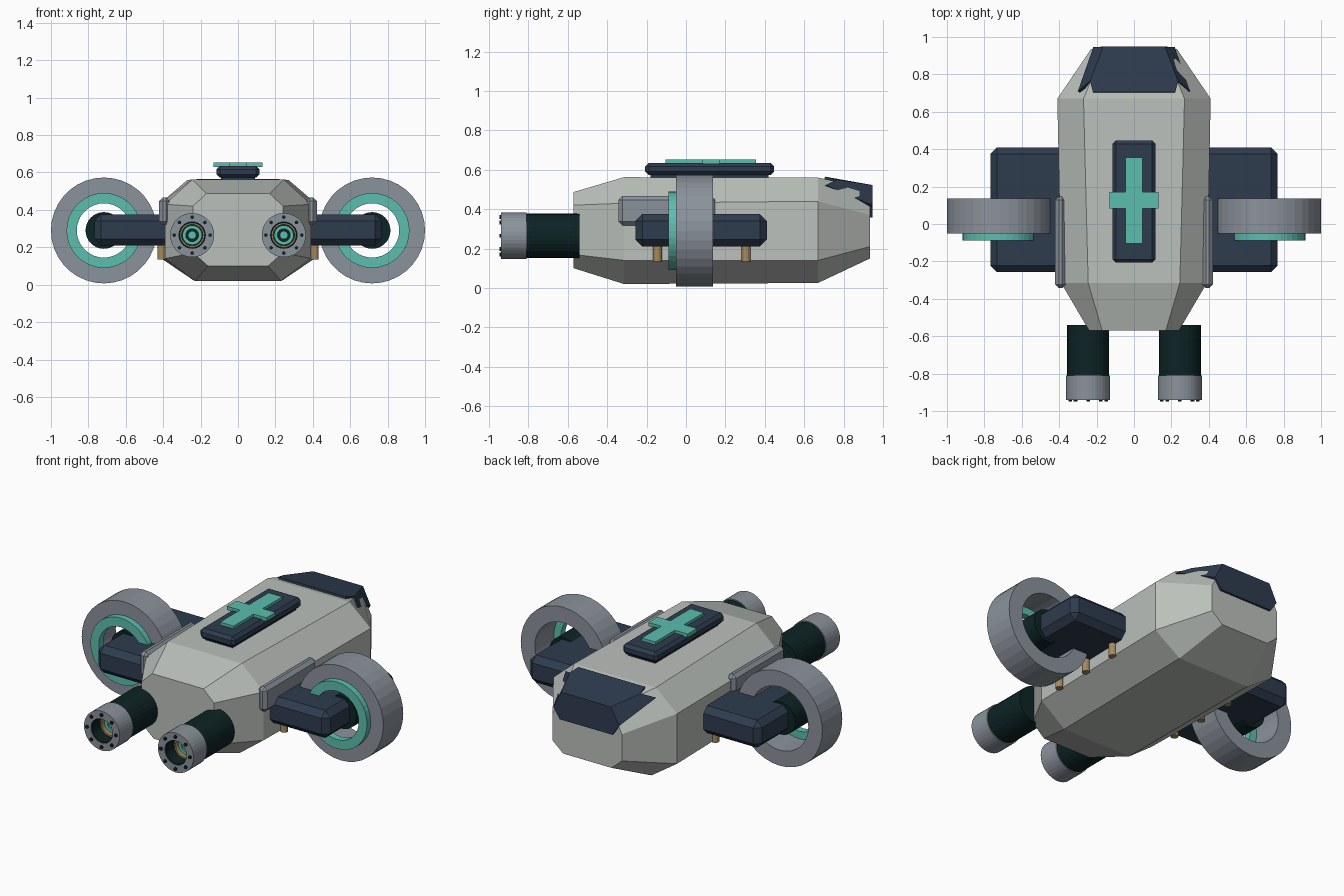
import bpy, bmesh, math
from mathutils import Matrix, Vector

if "Cube" in bpy.data.objects:
    bpy.data.objects.remove(bpy.data.objects["Cube"])


def material(name, rgb):
    m = bpy.data.materials.new(name)
    m.use_nodes = True
    m.diffuse_color = (*rgb, 1)
    bsdf = next(n for n in m.node_tree.nodes if n.type == 'BSDF_PRINCIPLED')
    bsdf.inputs["Base Color"].default_value = (*rgb, 1)
    return m


HULL = material("pale hull grey", (0.50, 0.53, 0.50))
STEEL = material("steel grey", (0.26, 0.29, 0.33))
NAVY = material("dark navy", (0.027, 0.045, 0.076))
DARK = material("dark green", (0.004, 0.017, 0.018))
TEAL = material("teal", (0.107, 0.515, 0.43))
BRASS = material("brass", (0.38, 0.26, 0.115))


def finish(name, bm, mat):
    bmesh.ops.recalc_face_normals(bm, faces=bm.faces)
    mesh = bpy.data.meshes.new(name)
    bm.to_mesh(mesh)
    bm.free()
    mesh.materials.append(mat)
    ob = bpy.data.objects.new(name, mesh)
    bpy.context.collection.objects.link(ob)
    return ob


def box(name, lo, hi, mat, bevel=0):
    lo, hi = Vector(lo), Vector(hi)
    bm = bmesh.new()
    size = Matrix.Diagonal((*(hi - lo), 1))
    bmesh.ops.create_cube(bm, size=1, matrix=Matrix.Translation((lo + hi) / 2) @ size)
    if bevel:
        bmesh.ops.bevel(bm, geom=bm.edges[:], offset=bevel, segments=1, affect='EDGES')
    return finish(name, bm, mat)


def rod(name, centre, radius, length, mat, axis='Y', sides=32):
    bm = bmesh.new()
    turn = Matrix.Rotation(math.pi / 2, 4, 'X') if axis == 'Y' else Matrix()
    bmesh.ops.create_cone(bm, cap_ends=True, segments=sides, radius1=radius, radius2=radius,
                          depth=length, matrix=Matrix.Translation(centre) @ turn)
    return finish(name, bm, mat)


def tube(name, x, z, outer, inner, y0, y1, mat, sides=36):
    # hollow ring running along y
    bm = bmesh.new()
    loops = []
    for i in range(sides):
        a = math.tau * i / sides
        loops.append([bm.verts.new((x + r * math.cos(a), y, z + r * math.sin(a)))
                      for r, y in ((outer, y0), (outer, y1), (inner, y1), (inner, y0))])
    for i in range(sides):
        a, b = loops[i], loops[(i + 1) % sides]
        for k in range(4):
            n = (k + 1) % 4
            bm.faces.new((a[k], a[n], b[n], b[k]))
    return finish(name, bm, mat)


# Hull: octagonal sections (y, half width, top half, bottom half, bottom, low, high, top)
sections = [
    (-0.57, 0.24, 0.17, 0.16, 0.10, 0.17, 0.42, 0.487),
    (-0.315, 0.39, 0.245, 0.23, 0.02, 0.14, 0.43, 0.562),
    (0.67, 0.41, 0.27, 0.24, 0.025, 0.14, 0.44, 0.56),
    (0.935, 0.23, 0.16, 0.16, 0.15, 0.21, 0.37, 0.505),
]
bm = bmesh.new()
rings = []
for y, w, t, b, z0, z1, z2, z3 in sections:
    half = [(b, z0), (w, z1), (w, z2), (t, z3)]
    outline = half + [(-x, z) for x, z in reversed(half)]
    rings.append([bm.verts.new((x, y, z)) for x, z in outline])
for a, b in zip(rings, rings[1:]):
    for i in range(8):
        j = (i + 1) % 8
        bm.faces.new((a[i], a[j], b[j], b[i]))
bm.faces.new(rings[0])
bm.faces.new(rings[-1])
finish("hull", bm, HULL)

# Canopy: folded shell over the tapered end, with a swept point on each side
bm = bmesh.new()
half = {"back": (0.22, 0.705, 0.565), "notch": (0.235, 0.765, 0.55),
        "point": (0.30, 0.71, 0.522), "brow": (0.165, 0.948, 0.522),
        "cheek": (0.218, 0.945, 0.42), "chin": (0.175, 0.948, 0.357)}
L = {k: bm.verts.new(p) for k, p in half.items()}
R = {k: bm.verts.new((-p[0], p[1], p[2])) for k, p in half.items()}
bm.faces.new([L[k] for k in ("back", "notch", "brow")] + [R[k] for k in ("brow", "notch", "back")])
bm.faces.new([L[k] for k in ("brow", "cheek", "chin")] + [R[k] for k in ("chin", "cheek", "brow")])
for S in (L, R):
    bm.faces.new([S[k] for k in ("notch", "point", "cheek", "brow")])
canopy = finish("canopy", bm, NAVY)
solid = canopy.modifiers.new("thickness", 'SOLIDIFY')
solid.thickness = 0.02
solid.offset = -1

# Roof pad with raised cross
box("roof_pad", (-0.115, -0.207, 0.572), (0.115, 0.447, 0.635), NAVY, 0.018)
box("roof_pad_base", (-0.09, -0.18, 0.55), (0.09, 0.42, 0.58), NAVY)
bm = bmesh.new()
corner = [(0.045, 0.355), (0.045, 0.17), (0.13, 0.17), (0.13, 0.083), (0.045, 0.083), (0.045, -0.105)]
cross = corner + [(-x, y) for x, y in reversed(corner)]
face = bm.faces.new([bm.verts.new((x, y, 0.63)) for x, y in cross])
top = bmesh.ops.extrude_face_region(bm, geom=[face])["geom"]
bmesh.ops.translate(bm, vec=(0, 0, 0.022), verts=[v for v in top if isinstance(v, bmesh.types.BMVert)])
finish("roof_cross", bm, TEAL)

for side, s in (("left", 1), ("right", -1)):
    def span(x0, x1):
        return sorted((s * x0, s * x1))

    # Stub wing, side rail and pins
    a, b = span(0.34, 0.768)
    box(side + "_wing", (a, -0.257, 0.21), (b, 0.41, 0.375), NAVY, 0.035)
    a, b = span(0.365, 0.422)
    box(side + "_side_rail", (a, -0.343, 0.318), (b, 0.148, 0.467), STEEL, 0.02)
    for i, y in enumerate((-0.145, 0.08, 0.305)):
        rod(f"{side}_pin_{i}", (s * 0.408, y, 0.18), 0.022, 0.09, BRASS, 'Z', 12)

    # Ring fan around the wing tip
    x, z = s * 0.717, 0.29
    tube(side + "_fan_ring", x, z, 0.283, 0.19, -0.052, 0.137, STEEL)
    tube(side + "_fan_trim", x, z, 0.2, 0.145, -0.088, -0.045, TEAL)
    rod(side + "_fan_hub", (x, 0.045, z), 0.098, 0.17, DARK)

    # Cannon: barrel, hollow muzzle, inner rings and bolts
    x, z = s * 0.245, 0.265
    rod(side + "_barrel", (x, -0.68, z), 0.112, 0.28, DARK)
    tube(side + "_muzzle", x, z, 0.118, 0.073, -0.94, -0.81, STEEL)
    tube(side + "_muzzle_liner", x, z, 0.075, 0.068, -0.935, -0.81, DARK)
    tube(side + "_muzzle_brass_ring", x, z, 0.066, 0.057, -0.86, -0.81, BRASS)
    tube(side + "_muzzle_teal_ring", x, z, 0.052, 0.034, -0.84, -0.81, TEAL)
    rod(side + "_muzzle_core", (x, -0.83, z), 0.022, 0.03, TEAL, sides=20)
    for i in range(8):
        t = math.tau * i / 8
        rod(f"{side}_bolt_{i}", (x + 0.096 * math.cos(t), -0.94, z + 0.096 * math.sin(t)),
            0.01, 0.016, DARK, sides=8)
